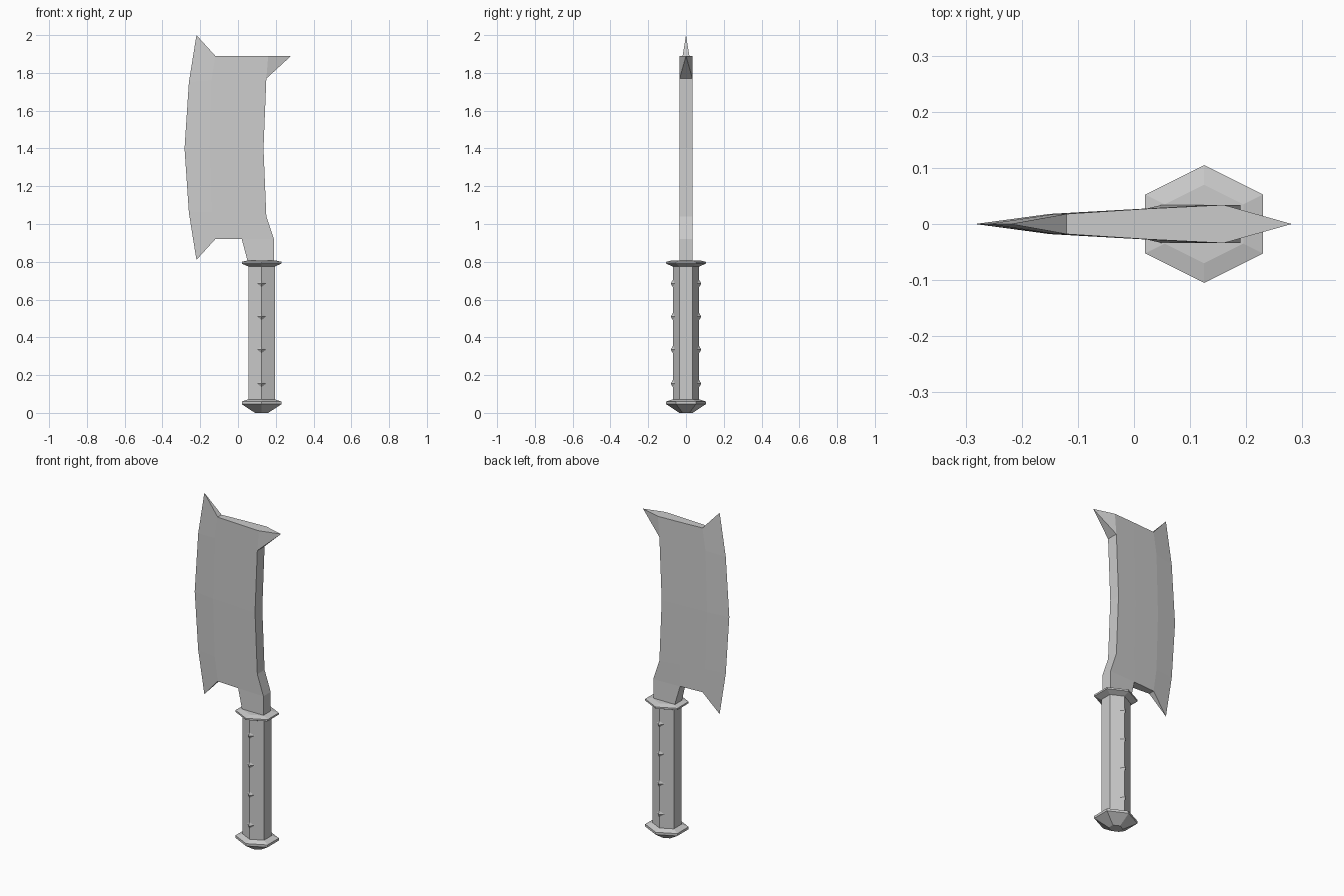
import bpy, bmesh
from mathutils import Matrix

if "Cube" in bpy.data.objects:
    bpy.data.objects.remove(bpy.data.objects["Cube"])

GRIP_X = 0.125
HEX = [(0, -1), (1, -.5), (1, .5), (0, 1), (-1, .5), (-1, -.5)]


def finish(name, bm):
    bmesh.ops.recalc_face_normals(bm, faces=bm.faces)
    mesh = bpy.data.meshes.new(name)
    bm.to_mesh(mesh)
    bm.free()
    obj = bpy.data.objects.new(name, mesh)
    bpy.context.collection.objects.link(obj)
    return obj


def hex_stack(name, profile):
    """Loft six-sided rings through (radius, z) pairs and cap both ends."""
    bm = bmesh.new()
    rings = [[bm.verts.new((GRIP_X + r * x, r * y, z)) for x, y in HEX] for r, z in profile]
    for a, b in zip(rings, rings[1:]):
        for i in range(6):
            j = (i + 1) % 6
            bm.faces.new((a[i], a[j], b[j], b[i]))
    bm.faces.new(rings[0])
    bm.faces.new(rings[-1])
    return finish(name, bm)


# Pommel, grip and guard
hex_stack("pommel", [(.035, 0), (.105, .046), (.105, .06), (.07, .072)])
hex_stack("grip", [(.07, .068), (.07, .782)])
hex_stack("guard", [(.07, .775), (.105, .79), (.105, .80), (.07, .808)])

# Small four-sided studs along the front and back ridges of the grip
bm = bmesh.new()
for z in (.155, .335, .51, .685):
    for side in (-1, 1):
        tip = bm.verts.new((GRIP_X, side * .081, z))
        base = [bm.verts.new((GRIP_X + dx, side * y, z + dz)) for dx, y, dz in
                ((.025, .057, 0), (0, .069, .02), (-.025, .057, 0), (0, .069, -.02))]
        for i in range(4):
            bm.faces.new((tip, base[i], base[(i + 1) % 4]))
        bm.faces.new(base)
finish("grip_studs", bm)

# Blade: rows of (x, z) for cutting edge, bevel line, neck line and spine
ROWS = [
    [(-.22, .81), (-.12, .92), (.02, .92), (.19, .92)],
    [(-.26, 1.06), (-.14, 1.06), (.02, 1.05), (.15, 1.04)],
    [(-.283, 1.40), (-.15, 1.40), (.01, 1.40), (.135, 1.40)],
    [(-.26, 1.75), (-.14, 1.76), (.02, 1.77), (.15, 1.77)],
    [(-.22, 2.0), (-.12, 1.89), (.02, 1.89), (.16, 1.89)],
]
HALF_THICK = (0, .018, .027, .034)
bm = bmesh.new()
rings = []
for row in ROWS:
    front = [bm.verts.new((x, -t, z)) for (x, z), t in zip(row, HALF_THICK)]
    back = [bm.verts.new((x, t, z)) for (x, z), t in list(zip(row, HALF_THICK))[:0:-1]]
    rings.append(front + back)
for k, (a, b) in enumerate(zip(rings, rings[1:])):
    for i in range(7):
        if k == 3 and i == 3:
            continue  # the spine horn grows here
        j = (i + 1) % 7
        bm.faces.new((a[i], a[j], b[j], b[i]))

# Top and bottom ends of the blade
for r in (rings[0], rings[-1]):
    bm.faces.new((r[0], r[1], r[6]))
    bm.faces.new((r[1], r[2], r[5], r[6]))
top = rings[-1]
bm.faces.new((top[2], top[3], top[4], top[5]))

# Horn at the top of the spine
tip = bm.verts.new((.281, 0, 1.89))
loop = [rings[3][3], rings[3][4], top[4], top[3]]
for i in range(4):
    bm.faces.new((loop[i], loop[(i + 1) % 4], tip))

# Tang joining the blade to the guard
upper = [rings[0][i] for i in (2, 3, 4, 5)]
lower = [bm.verts.new((x, y, .806)) for x, y in
         ((.05, -.034), (.19, -.034), (.19, .034), (.05, .034))]
for i in range(4):
    j = (i + 1) % 4
    bm.faces.new((lower[i], lower[j], upper[j], upper[i]))
bm.faces.new(lower)
finish("blade", bm)
